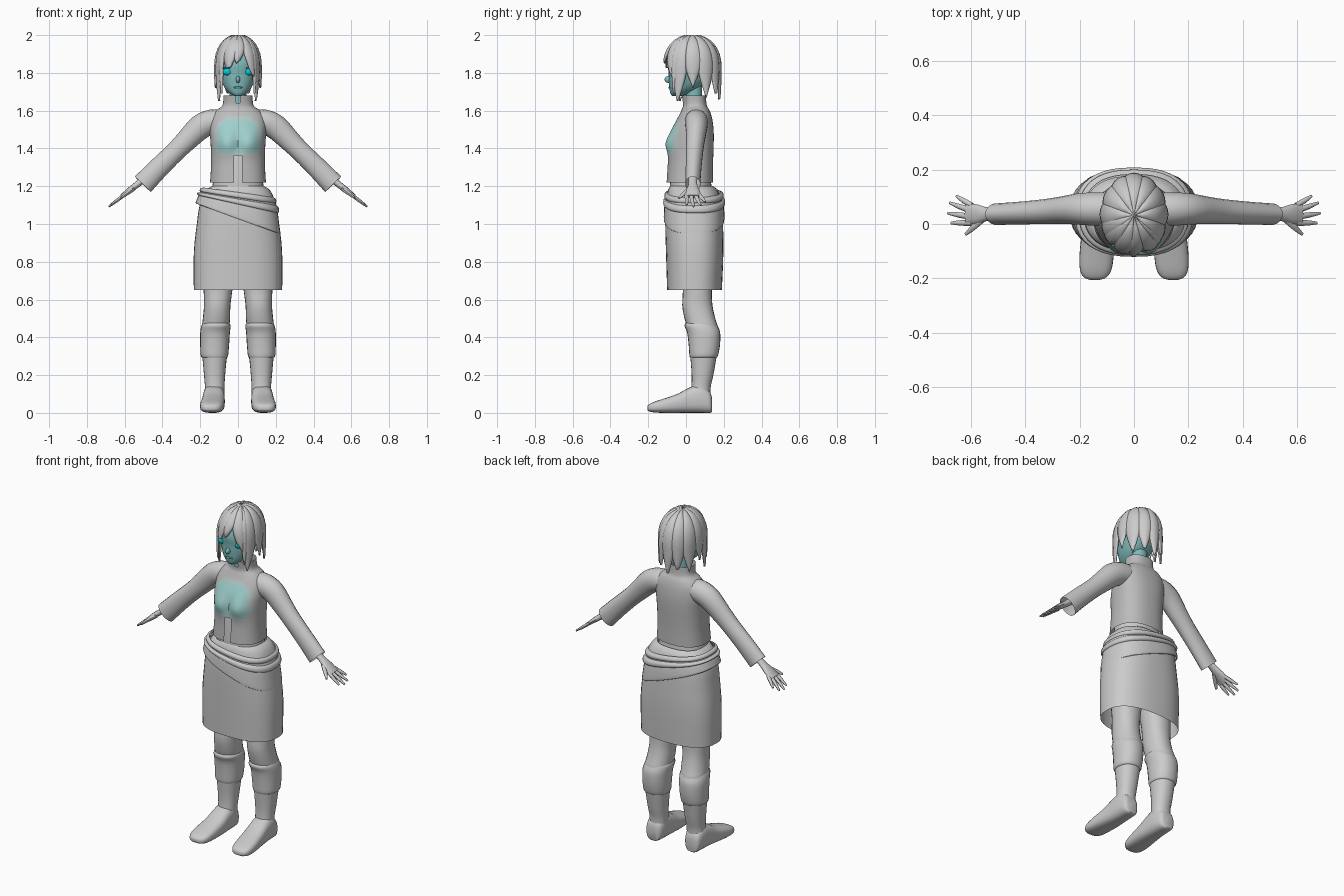
import bpy, math
from mathutils import Vector

if "Cube" in bpy.data.objects:
    bpy.data.objects.remove(bpy.data.objects["Cube"])


def mat(name, c):
    m = bpy.data.materials.new(name)
    m.diffuse_color = (*c, 1)
    m.use_nodes = True
    m.node_tree.nodes["Principled BSDF"].inputs["Base Color"].default_value = m.diffuse_color
    return m


SKIN = mat("skin_teal", (0.22, 0.50, 0.50))
EYE = mat("eye_cyan", (0.0, 0.60, 0.66))
SHIRT = mat("shirt_teal", (0.34, 0.62, 0.60))
FADE = mat("shirt_fade", (0.45, 0.58, 0.57))
LIP = mat("lip_teal", (0.08, 0.36, 0.37))


def finish(name, verts, faces, mats=(), mirror=False, angle=45):
    me = bpy.data.meshes.new(name)
    me.from_pydata(verts, [], faces)
    o = bpy.data.objects.new(name, me)
    bpy.context.collection.objects.link(o)
    for m in mats:
        me.materials.append(m)
    bpy.ops.object.select_all(action='DESELECT')
    bpy.context.view_layer.objects.active = o
    o.select_set(True)
    bpy.ops.object.shade_smooth_by_angle(angle=math.radians(angle))
    if mirror:
        o.modifiers.new("mirror", 'MIRROR').use_mirror_merge = False
    return o


def smooth_rows(rows, k):
    """Catmull-Rom interpolation of rows of numbers."""
    out = []
    for i in range(len(rows) - 1):
        a, b, c, d = (rows[max(0, min(len(rows) - 1, i + q))] for q in (-1, 0, 1, 2))
        for s in range(k):
            t = s / k
            out.append([0.5 * (2 * q + (r - p) * t + (2 * p - 5 * q + 4 * r - w) * t * t
                               + (3 * q - p - 3 * r + w) * t ** 3)
                        for p, q, r, w in zip(a, b, c, d)])
    return out + [list(rows[-1])]


def skin(rows, n, caps):
    """Quads joining rings of n vertices."""
    f = [(r * n + j, r * n + (j + 1) % n, (r + 1) * n + (j + 1) % n, (r + 1) * n + j)
         for r in range(rows - 1) for j in range(n)]
    if caps[0]:
        f.append(tuple(reversed(range(n))))
    if caps[1]:
        f.append(tuple(range((rows - 1) * n, rows * n)))
    return f


def loft(name, rings, n=32, k=3, e=2.2, caps=(0, 0), axis='z', warp=None, keep=None, **kw):
    """Rings are (height, x0, x1, d0, d1) boxes filled with superellipses."""
    rows = smooth_rows(rings, k)
    v = []
    for h, x0, x1, d0, d1 in rows:
        for j in range(n):
            a = 2 * math.pi * j / n
            c, s = math.cos(a), math.sin(a)
            x = (x0 + x1) / 2 + (x1 - x0) / 2 * math.copysign(abs(c) ** (2 / e), c)
            d = (d0 + d1) / 2 + (d1 - d0) / 2 * math.copysign(abs(s) ** (2 / e), s)
            p = (x, d, h) if axis == 'z' else (x, h, d)
            v.append(warp(*p) if warp else p)
    f = skin(len(rows), n, caps)
    if keep:
        f = [q for q in f if keep(sum((Vector(v[i]) for i in q), Vector()) / len(q))]
    return finish(name, v, f, **kw)


def sym(z, h, y0, y1):
    return (z, -h, h, y0, y1)


def tube(name, pts, n=12, k=3, caps=(1, 1), **kw):
    """Points are (x, y, z, radius in the xz plane, radius along y)."""
    rows = smooth_rows(pts, k)
    v = []
    for i, r in enumerate(rows):
        t = (Vector(rows[min(i + 1, len(rows) - 1)][:3]) - Vector(rows[max(i - 1, 0)][:3])).normalized()
        u = (Vector((0, 1, 0)) - t * t.y).normalized()
        w = t.cross(u)
        for j in range(n):
            a = 2 * math.pi * j / n
            v.append(Vector(r[:3]) + w * r[3] * math.cos(a) + u * r[4] * math.sin(a))
    return finish(name, v, skin(len(rows), n, caps), **kw)


def ball(name, loc, scale, m=None, mirror=False, seg=24):
    rows = [(math.cos(math.pi * i / 14), max(1e-3, math.sin(math.pi * i / 14))) for i in range(15)]
    v = [(loc[0] + scale[0] * r * math.cos(2 * math.pi * j / seg),
          loc[1] + scale[1] * r * math.sin(2 * math.pi * j / seg),
          loc[2] - scale[2] * c) for c, r in rows for j in range(seg)]
    return finish(name, v, skin(15, seg, (1, 1)), mats=[m] if m else [], mirror=mirror)


# Head, neck and face
loft("head", [sym(1.677, .016, -.072, -.03), sym(1.69, .042, -.082, .02), sym(1.72, .07, -.088, .07),
              sym(1.76, .088, -.091, .11), sym(1.80, .097, -.092, .13), sym(1.85, .098, -.096, .14),
              sym(1.90, .082, -.076, .12), sym(1.95, .04, -.03, .08)], caps=(1, 1), mats=[SKIN])
loft("neck", [sym(1.56, .05, 0, .09), sym(1.64, .045, .0, .085), sym(1.74, .045, -.005, .085)], n=20, mats=[SKIN])
ball("nose", (0, -.094, 1.765), (.012, .019, .018), SKIN)
ball("mouth", (0, -.087, 1.722), (.024, .006, .006), LIP)
ball("eye", (.054, -.074, 1.806), (.027, .013, .019), EYE, True)
ball("eyelash", (.055, -.074, 1.826), (.03, .014, .004), LIP, True)
ball("scalp", (0, .045, 1.865), (.108, .128, .122))


# Hair locks falling from the crown
def lock(name, az, half, tip, out=1.0, sweep=0.0):
    path = [(math.sin(a) ** .85, 1.83 + .165 * math.cos(a) ** .9)
            for a in (math.radians(90 * i / 8) for i in range(8))]
    path += [(1.0 - .05 * (i / 7) ** 2, 1.83 + (1.64 - 1.83) * i / 7) for i in range(8)]
    path = [p for p in path if p[1] > tip + .004]
    path.append((path[-1][0] - .02, tip))
    v, m, cols = [], len(path) - 1, 7
    for i, (r, z) in enumerate(path):
        t = i / m
        w = 1 if t < .55 else max(.03, 1 - ((t - .55) / .45) ** 1.5)
        for j in range(cols):
            u = -1 + 2 * j / (cols - 1)
            a = math.radians(az + sweep * t * t + half * w * u)
            q = r * out * (.95 + .07 * (1 - u * u))
            v.append((.124 * q * math.cos(a), .032 + .152 * q * math.sin(a), z + .012 * (1 - u * u) * (r > 0) * (1 - r)))
    f = [(i * cols + j, (i + 1) * cols + j, (i + 1) * cols + j + 1, i * cols + j + 1)
         for i in range(m) for j in range(cols - 1)]
    o = finish(name, v, f)
    s = o.modifiers.new("thickness", 'SOLIDIFY')
    s.thickness = .006


LOCKS = [(-110, 24, 1.825, 1.0, -8), (-140, 20, 1.80, 1.0, -6), (-82, 20, 1.85, 1.0, -12),
         (-58, 20, 1.775, 1.0, 12), (-28, 19, 1.65, .99, -6), (-158, 19, 1.65, .99, 6),
         (2, 19, 1.72, 1.0, 0), (178, 19, 1.72, 1.0, 0), (32, 20, 1.67, 1.0, 0), (148, 20, 1.67, 1.0, 0),
         (62, 20, 1.69, 1.0, 0), (118, 20, 1.69, 1.0, 0), (90, 20, 1.66, 1.01, 0),
         (-40, 9, 1.69, 1.0, -2), (-140, 9, 1.69, 1.0, 2)]
for i, a in enumerate(LOCKS):
    lock(f"hair_lock_{i + 1}", *a)


# Jacket with bust, front slit and teal shirt panel
def bust(x, y, z):
    if y < 0:
        d = ((abs(x) - .062) / .05) ** 2 + ((z - 1.425) / .055) ** 2
        y -= .022 * math.exp(-d) - .008 * math.exp(-(x / .02) ** 2) * math.exp(-((z - 1.42) / .06) ** 2)
    return x, y, z


jacket = loft("jacket", [sym(1.22, .148, -.103, .143), sym(1.30, .143, -.098, .143), sym(1.38, .143, -.093, .145),
                         sym(1.44, .146, -.09, .147), sym(1.50, .150, -.076, .146), sym(1.56, .145, -.045, .138),
                         sym(1.60, .118, -.025, .125), sym(1.628, .082, -.016, .11), sym(1.68, .078, -.022, .105)],
              n=64, k=4, e=2.4, warp=bust, mats=[SHIRT, FADE, mat("jacket_grey", (.5, .5, .5))],
              keep=lambda c: not (c.y < 0 and abs(c.x) < .014 and (c.z < 1.36 or c.z > 1.645)))
for p in jacket.data.polygons:
    c = p.center
    d = max(abs(c.x) / .128, abs(c.z - 1.465) / .105, (c.x / .135) ** 2 + ((c.z - 1.45) / .13) ** 2)
    p.material_index = 2 if c.y > -.005 or d > 1 else (1 if d > .82 else 0)
loft("midriff", [sym(1.12, .15, -.08, .14), sym(1.2, .136, -.085, .135), sym(1.28, .125, -.08, .125),
                 sym(1.38, .125, -.07, .12)])

# Sleeves and hands
tube("sleeve", [(.08, .055, 1.545, .06, .06), (.14, .055, 1.54, .066, .062), (.20, .055, 1.513, .066, .058),
                (.27, .05, 1.445, .058, .05), (.33, .045, 1.385, .053, .046), (.42, .04, 1.297, .055, .042),
                (.504, .036, 1.21, .059, .04)], n=18, caps=(0, 0), mirror=True)
tube("palm", [(.46, .037, 1.268, .02, .026), (.53, .036, 1.212, .017, .023), (.575, .036, 1.178, .015, .036),
              (.615, .036, 1.146, .011, .04)], mirror=True)
for nm, y0, x1, y1, z1 in (("little", .068, .652, .103, 1.118), ("ring", .048, .677, .078, 1.098),
                           ("middle", .026, .684, .04, 1.092), ("index", .004, .672, .004, 1.10)):
    tube(nm + "_finger", [(.595, y0, 1.16, .009, .011), ((.6 + x1) / 2, (y0 + y1) / 2, (1.155 + z1) / 2, .009, .010),
                          (x1, y1, z1, .005, .005)], n=8, mirror=True)
tube("thumb", [(.555, .02, 1.185, .012, .014), (.59, -.012, 1.16, .010, .012), (.618, -.038, 1.137, .005, .006)],
     n=8, mirror=True)

# Skirt, tilted wrap and belts
loft("skirt", [sym(1.2, .138, -.085, .145), sym(1.175, .172, -.096, .168), sym(1.1, .203, -.108, .19),
               sym(1.0, .218, -.11, .196), sym(.85, .234, -.106, .198), sym(.65, .234, -.1, .19)], n=40, e=2.5)


def tilt(x, y, z):
    k = min(1, max(0, (1.15 - z) / .12))
    return x, y, z - (.03 + .05 * k) * x / .22


loft("hip_wrap", [sym(1.165, .18, -.098, .175), sym(1.12, .205, -.112, .195), sym(1.06, .219, -.117, .203),
                  sym(1.03, .224, -.117, .203), sym(1.029, .214, -.108, .195)], n=40, e=2.45, warp=tilt)
for i, (z, h) in enumerate(((1.152, .190), (1.118, .205))):
    loft(f"belt_{i + 1}", [sym(z + .016, h - .006, -.1 - .006 * i, .182 + .01 * i),
                           sym(z + .008, h + .010, -.112 - .006 * i, .197 + .008 * i),
                           sym(z - .008, h + .012, -.114 - .006 * i, .199 + .008 * i),
                           sym(z - .016, h, -.104 - .006 * i, .188 + .01 * i)], n=40, e=2.45, warp=tilt)

# Legs, gaiters and boots
loft("leg", [(1.0, .008, .195, -.06, .16), (.75, .02, .185, -.03, .145), (.65, .03, .182, -.017, .137),
             (.57, .04, .180, -.02, .14), (.5, .042, .186, -.008, .155), (.43, .048, .192, .01, .172),
             (.28, .06, .185, .025, .155)], n=24, mirror=True, caps=(1, 0))
loft("gaiter", [(.475, .046, .186, -.002, .16), (.46, .039, .194, -.008, .168), (.425, .043, .2, .006, .181),
                (.36, .047, .2, .014, .18), (.305, .052, .198, .018, .17), (.293, .058, .19, .022, .162)],
     n=24, mirror=True)
loft("boot_shaft", [(.31, .058, .19, .022, .164), (.2, .068, .18, .03, .145), (.13, .072, .175, .028, .13),
                    (.06, .073, .182, .02, .132)], n=24, mirror=True)
loft("boot_foot", [(.137, .1, .16, .005, .08), (.125, .082, .175, 0, .115), (.08, .072, .183, 0, .15),
                   (.02, .07, .187, 0, .135), (-.04, .07, .193, 0, .103), (-.11, .074, .2, 0, .078),
                   (-.165, .082, .199, .002, .06), (-.195, .1, .185, .008, .046), (-.205, .125, .162, .016, .034)],
     n=24, e=2.8, axis='y', caps=(1, 1), mirror=True)
